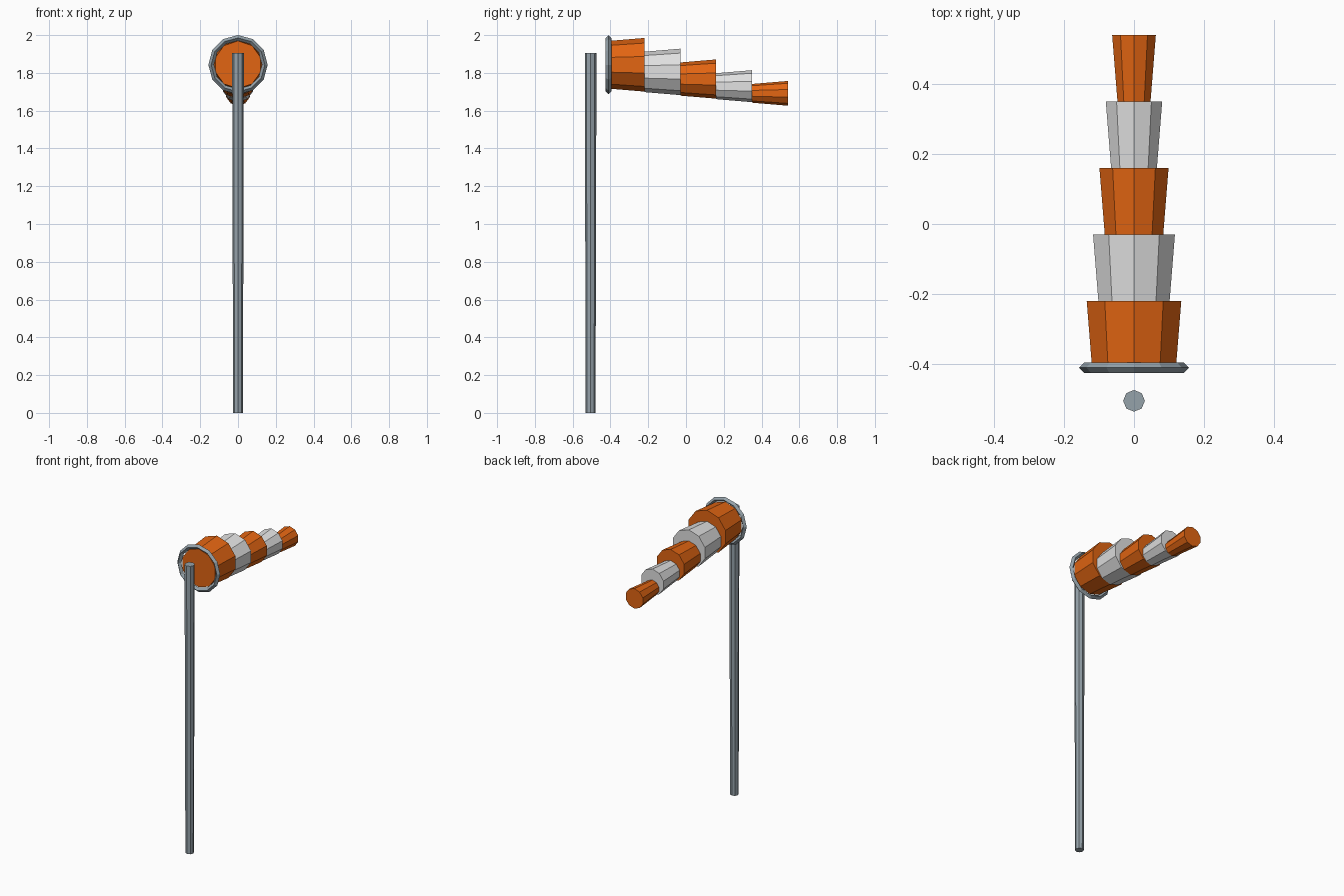
import bpy
import math

cube = bpy.data.objects.get("Cube")
if cube:
    bpy.data.objects.remove(cube, do_unlink=True)


def material(name, color):
    mat = bpy.data.materials.new(name)
    mat.use_nodes = True
    mat.diffuse_color = (*color, 1)
    mat.node_tree.nodes["Principled BSDF"].inputs["Base Color"].default_value = (*color, 1)
    return mat


orange = material("orange fabric", (0.76, 0.13, 0.006))
white = material("white fabric", (0.75, 0.75, 0.75))
steel = material("grey steel", (0.30, 0.36, 0.40))


def finish(name, mat):
    obj = bpy.context.object
    obj.name = name
    obj.data.materials.append(mat)
    return obj


def cone(name, mat, sides, r1, r2, depth, location, rotation=(0, 0, 0)):
    bpy.ops.mesh.primitive_cone_add(vertices=sides, radius1=r1, radius2=r2, depth=depth,
                                    location=location, rotation=rotation)
    return finish(name, mat)


HOOP_Y, HOOP_Z = -0.41, 1.843

# Pole, slightly wider at the top
POLE_HEIGHT = 1.905
cone("pole", steel, 8, 0.026, 0.031, POLE_HEIGHT, (0, -0.505, POLE_HEIGHT / 2))

# Hoop at the mouth of the sock, with a diamond cross-section
bpy.ops.mesh.primitive_torus_add(major_segments=12, minor_segments=4,
                                 major_radius=0.142, minor_radius=0.015,
                                 location=(0, HOOP_Y, HOOP_Z),
                                 rotation=(math.pi / 2, 0, 0))
finish("mouth_hoop", steel)

# Sock bands: each flares backwards, and each is smaller and lower than the last
LENGTH = 0.19
for i in range(5):
    near = 0.126 - 0.0191 * i
    far = 0.142 - 0.0191 * i
    location = (0, HOOP_Y + LENGTH * (i + 0.5), HOOP_Z - 0.0378 * i)
    cone(f"sock_band_{i + 1}", white if i % 2 else orange, 10, near, far, LENGTH,
         location, (-math.pi / 2, 0, 0))
